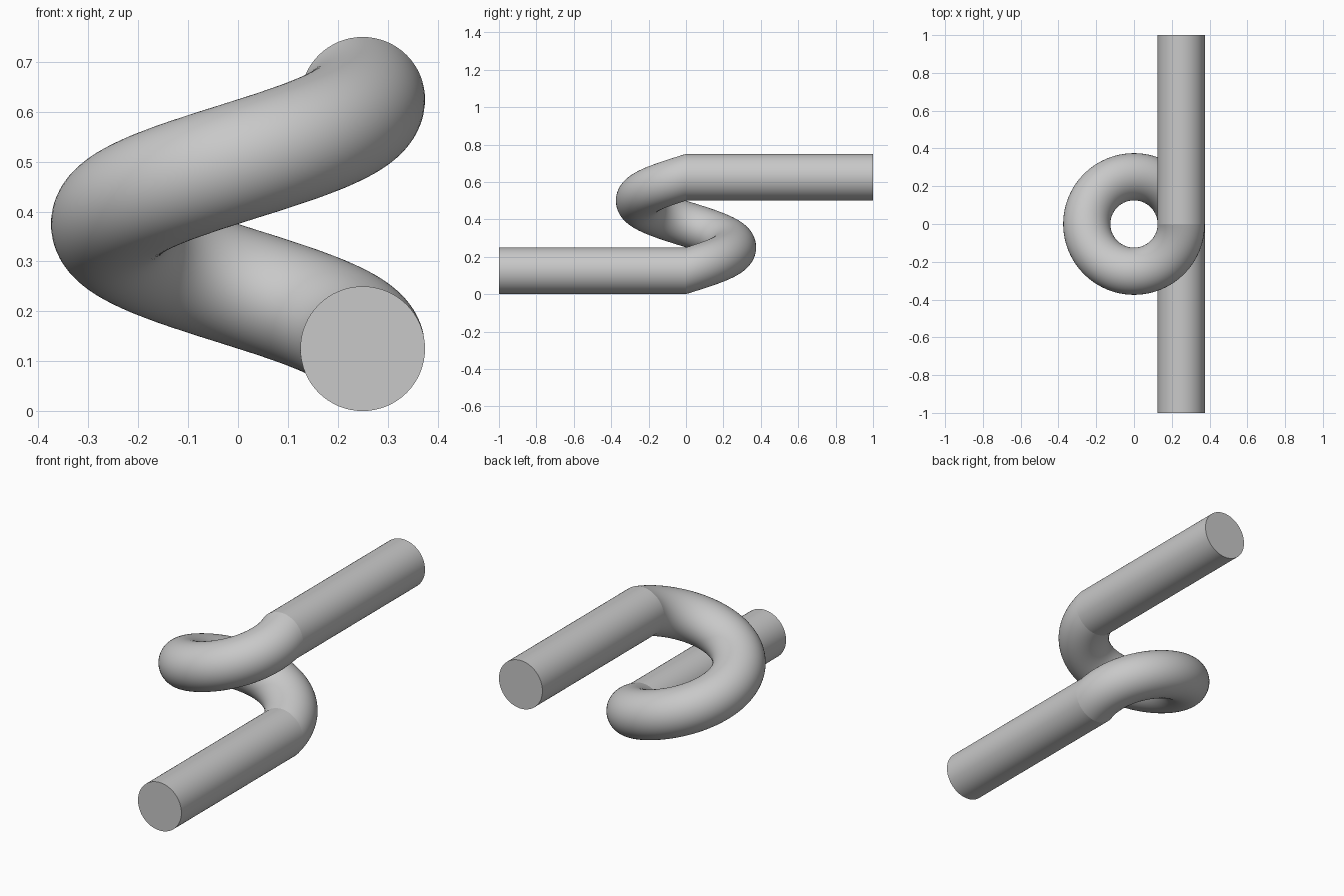
import bpy
import bmesh
from math import cos, sin, tau, radians
from mathutils import Vector

COIL_R = 0.25      # radius of the coil centre line
TUBE_R = 0.125     # radius of the rod
PITCH = 0.5        # rise over the single turn
SIDES = 64
STEPS = 96

cube = bpy.data.objects.get("Cube")
if cube:
    bpy.data.objects.remove(cube, do_unlink=True)

grey = bpy.data.materials.new("plain grey")
grey.use_nodes = True
colour = (0.58, 0.58, 0.58, 1)
grey.diffuse_color = colour
grey.node_tree.nodes["Principled BSDF"].inputs["Base Color"].default_value = colour


def sweep(name, stations, cap=None):
    """Skin upright circles; each station is (centre, outward direction)."""
    bm = bmesh.new()
    rings = []
    for centre, out in stations:
        rings.append([bm.verts.new(centre + TUBE_R * (out * cos(a) + Vector((0, 0, sin(a)))))
                      for a in (tau * i / SIDES for i in range(SIDES))])
    for r, s in zip(rings, rings[1:]):
        for i in range(SIDES):
            j = (i + 1) % SIDES
            bm.faces.new((r[i], r[j], s[j], s[i]))
    if cap is not None:
        bm.faces.new(rings[cap])
    bmesh.ops.recalc_face_normals(bm, faces=bm.faces)
    # an open tube must face away from its centre line
    bm.faces.ensure_lookup_table()
    face = bm.faces[0]
    if face.normal.dot(face.calc_center_median() - stations[0][0]) < 0:
        bmesh.ops.reverse_faces(bm, faces=bm.faces)
    mesh = bpy.data.meshes.new(name)
    bm.to_mesh(mesh)
    bm.free()
    mesh.materials.append(grey)
    obj = bpy.data.objects.new(name, mesh)
    bpy.context.collection.objects.link(obj)
    bpy.ops.object.select_all(action='DESELECT')
    obj.select_set(True)
    bpy.context.view_layer.objects.active = obj
    bpy.ops.object.shade_smooth_by_angle(angle=radians(30))
    return obj


# single rising turn between the two rods
turn = []
for k in range(STEPS + 1):
    t = k / STEPS
    out = Vector((cos(tau * t), sin(tau * t), 0))
    turn.append((out * COIL_R + Vector((0, 0, TUBE_R + PITCH * t)), out))
sweep("coil_turn", turn)

# straight rods, capped at their outer ends
side = Vector((1, 0, 0))
for name, z, end in (("lower_rod", TUBE_R, -1), ("upper_rod", TUBE_R + PITCH, 1)):
    sweep(name, [(Vector((COIL_R, 0, z)), side), (Vector((COIL_R, end, z)), side)], cap=1)
